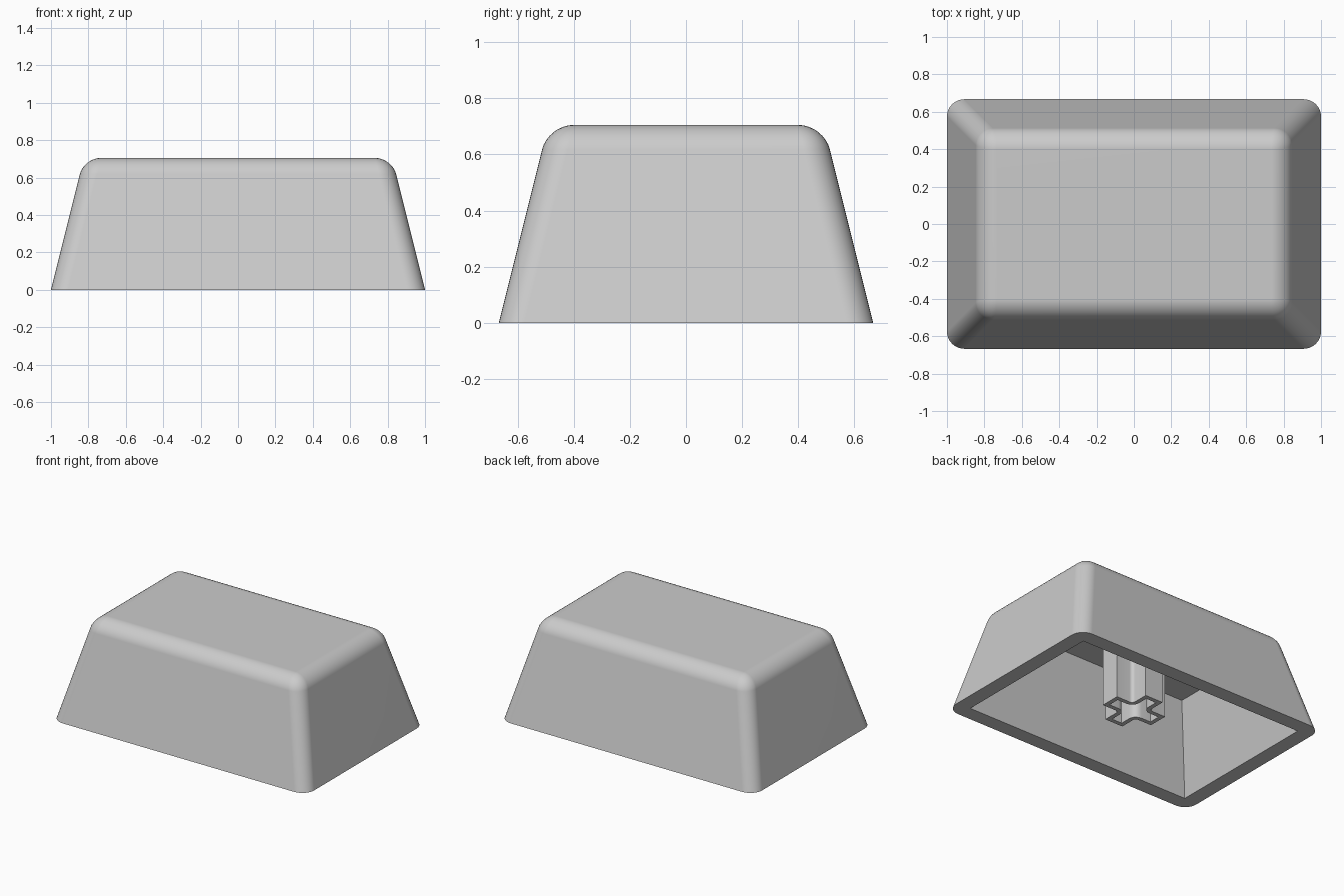
import bpy, bmesh
from math import radians

cube = bpy.data.objects.get("Cube")
if cube:
    bpy.data.objects.remove(cube, do_unlink=True)

grey = bpy.data.materials.new("plain grey")
grey.use_nodes = True
GREY = (0.6, 0.6, 0.6, 1)
grey.diffuse_color = GREY
grey.node_tree.nodes["Principled BSDF"].inputs["Base Color"].default_value = GREY


def make_object(name, bm):
    bmesh.ops.recalc_face_normals(bm, faces=bm.faces)
    mesh = bpy.data.meshes.new(name)
    bm.to_mesh(mesh)
    bm.free()
    mesh.materials.append(grey)
    obj = bpy.data.objects.new(name, mesh)
    bpy.context.collection.objects.link(obj)
    return obj


def tapered_box(bottom, top, z0, z1):
    """Box whose half sizes change from bottom to top."""
    bm = bmesh.new()
    bmesh.ops.create_cube(bm, size=2)
    for v in bm.verts:
        (hx, hy), z = (top, z1) if v.co.z > 0 else (bottom, z0)
        v.co = (v.co.x * hx, v.co.y * hy, z)
    return bm


def activate(obj):
    bpy.ops.object.select_all(action='DESELECT')
    obj.select_set(True)
    bpy.context.view_layer.objects.active = obj


# Outer shell with rounded top and corner edges
bm = tapered_box((1, 0.667), (0.824, 0.491), 0, 0.705)
edges = [e for e in bm.edges if any(v.co.z > 0.1 for v in e.verts)]
bmesh.ops.bevel(bm, geom=edges, offset=0.09, offset_type='OFFSET',
                segments=8, profile=0.5, affect='EDGES')
shell = make_object("cap_shell", bm)

# Sharp cornered hollow underneath, continued below the rim for a clean cut
SLOPE, RIM, DIP, CEILING = 0.25, (0.894, 0.561), 0.1, 0.6
low = [h + SLOPE * DIP for h in RIM]
high = [h - SLOPE * CEILING for h in RIM]
cutter = make_object("hollow_cutter", tapered_box(low, high, -DIP, CEILING))
cutter.hide_render = True
activate(shell)
cut = shell.modifiers.new("hollow", 'BOOLEAN')
cut.operation, cut.solver, cut.object = 'DIFFERENCE', 'EXACT', cutter
bpy.ops.object.modifier_apply(modifier=cut.name)
bpy.data.objects.remove(cutter, do_unlink=True)
bpy.ops.object.shade_smooth_by_angle(angle=radians(30))
shell.modifiers.new("flat_faces", 'WEIGHTED_NORMAL').keep_sharp = True


def cross_outline(arm, half, fillet):
    """Plus-shaped outline with rounded inner corners."""
    points = []
    steps = 5
    for quarter in range(4):
        corner = [(arm, -half), (arm, half)]
        c = half + fillet
        for i in range(steps + 1):
            t = radians(270 - 90 * i / steps)
            corner.append((c + fillet * cos(t), c + fillet * sin(t)))
        for x, y in corner:
            for _ in range(quarter):
                x, y = -y, x
            points.append((x, y))
    return points


from math import cos, sin

# Hollow cross-shaped stem reaching up to the ceiling
STEM_LOW, STEM_HIGH, WALL = 0.065, 0.61, 0.03
outer = cross_outline(0.2, 0.07, 0.025)
inner = cross_outline(0.2 - WALL, 0.07 - WALL, 0.025 + WALL)
bm = bmesh.new()
rings = [[bm.verts.new((x, y, z)) for x, y in outline]
         for outline, z in ((outer, STEM_HIGH), (outer, STEM_LOW),
                            (inner, STEM_LOW), (inner, STEM_HIGH))]
for a, b in zip(rings, rings[1:] + rings[:1]):
    for i in range(len(a)):
        j = (i + 1) % len(a)
        bm.faces.new((a[i], a[j], b[j], b[i]))
stem = make_object("cross_stem", bm)
activate(stem)
bpy.ops.object.shade_smooth_by_angle(angle=radians(30))
